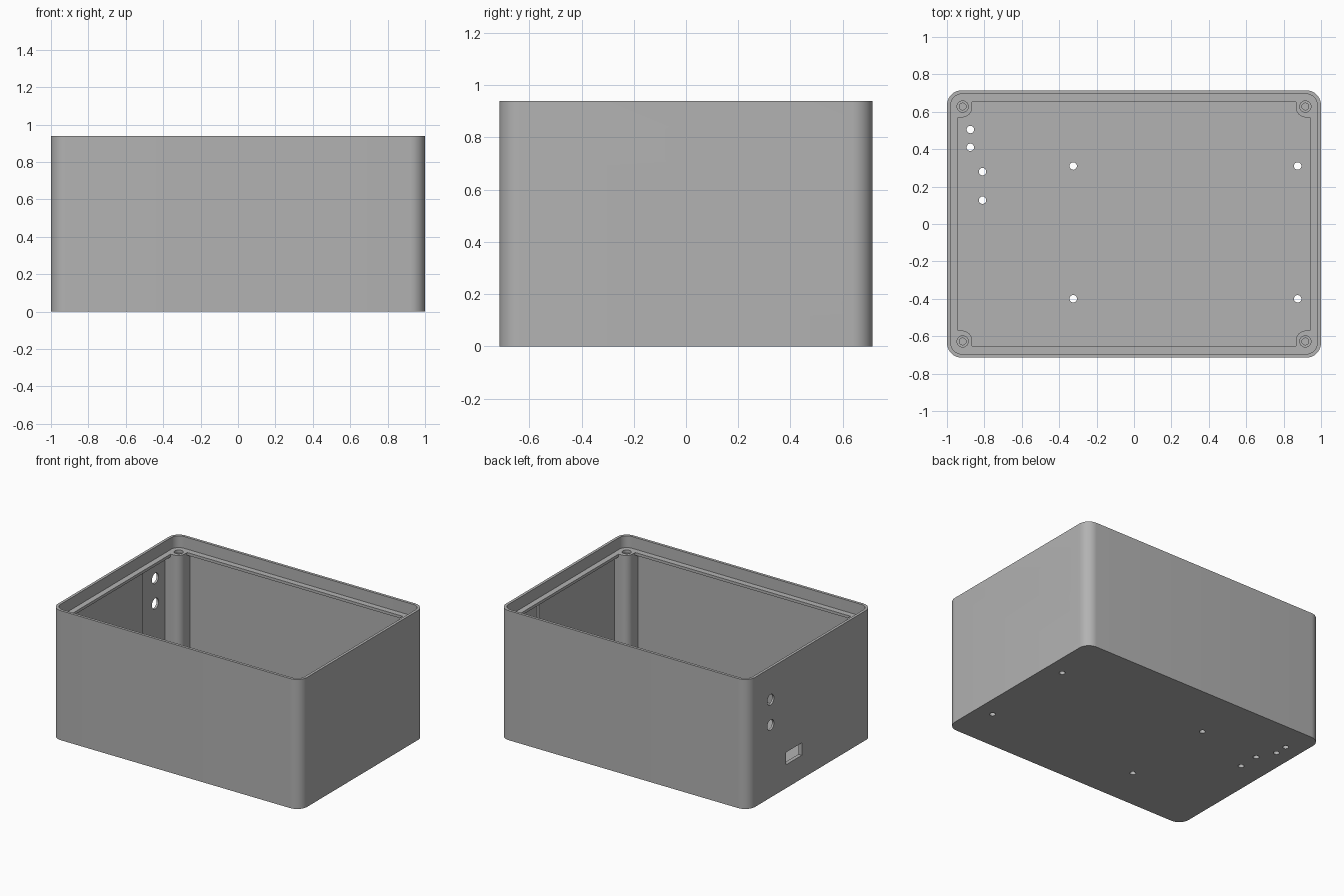
import bpy
import bmesh
from math import cos, sin, pi
from mathutils import Matrix

if "Cube" in bpy.data.objects:
    bpy.data.objects.remove(bpy.data.objects["Cube"])

HALF_X, HALF_Y, HEIGHT = 1.0, 0.715, 0.94
FLOOR, LEDGE_BOTTOM, LEDGE_TOP = 0.03, 0.835, 0.855


def arc(cx, cy, r, start, end, steps=10):
    """Points along an arc, angles in quarter turns."""
    angles = [(start + (end - start) * i / steps) * pi / 2 for i in range(steps + 1)]
    return [(cx + r * cos(a), cy + r * sin(a)) for a in angles]


def rounded_rect(hx, hy, r):
    pts = []
    for q, (sx, sy) in enumerate([(1, 1), (-1, 1), (-1, -1), (1, -1)]):
        pts += arc(sx * (hx - r), sy * (hy - r), r, q, q + 1)
    return pts


def opening_outline(hx, hy):
    """Rectangle whose corners are taken up by rounded screw posts."""
    quarter = [(hx, 0.57)] + arc(0.92, 0.625, 0.055, 3, 2) + [(0.865, hy)]
    pts = []
    for sx, sy in [(1, 1), (-1, 1), (-1, -1), (1, -1)]:
        part = [(sx * x, sy * y) for x, y in quarter]
        pts += part if sx * sy > 0 else part[::-1]
    return pts


def prism(name, outline, low, high, matrix=None):
    """Extrude an outline along z, then place it."""
    bm = bmesh.new()
    face = bm.faces.new([bm.verts.new((x, y, low)) for x, y in outline])
    top = bmesh.ops.extrude_face_region(bm, geom=[face])["geom"]
    verts = [v for v in top if isinstance(v, bmesh.types.BMVert)]
    bmesh.ops.translate(bm, verts=verts, vec=(0, 0, high - low))
    if matrix:
        bm.transform(matrix)
    bmesh.ops.recalc_face_normals(bm, faces=bm.faces)
    mesh = bpy.data.meshes.new(name)
    bm.to_mesh(mesh)
    bm.free()
    obj = bpy.data.objects.new(name, mesh)
    bpy.context.collection.objects.link(obj)
    return obj


def cut(body, cutter):
    """Subtract a cutter for good and remove it."""
    mod = body.modifiers.new("cut", 'BOOLEAN')
    mod.operation, mod.solver, mod.object = 'DIFFERENCE', 'EXACT', cutter
    graph = bpy.context.evaluated_depsgraph_get()
    mesh = bpy.data.meshes.new_from_object(body.evaluated_get(graph))
    body.modifiers.clear()
    body.data = mesh
    bpy.data.objects.remove(cutter)


def drill(body, x, y, r, low, high):
    cut(body, prism("drill", arc(x, y, r, 0, 4, 24)[:-1], low, high))


def side_cut(body, outline, y, z, sides):
    """Cut an outline (y, z) through the side walls."""
    for s in sides:
        place = Matrix.Translation((s * 0.95, y, z)) @ Matrix(
            ((0, 0, 1, 0), (1, 0, 0, 0), (0, 1, 0, 0), (0, 0, 0, 1)))
        cut(body, prism("side_cutter", outline, -0.08, 0.08, place))


grey = bpy.data.materials.new("plain grey")
grey.use_nodes = True
colour = (0.448, 0.448, 0.448, 1)
grey.diffuse_color = colour
grey.node_tree.nodes["Principled BSDF"].inputs["Base Color"].default_value = colour

# Outer body, lid recess, ledge opening and main cavity
case = prism("enclosure_body", rounded_rect(HALF_X, HALF_Y, 0.08), 0, HEIGHT)
cut(case, prism("lid_recess", rounded_rect(0.98, 0.695, 0.06), LEDGE_TOP, 1.1))
cut(case, prism("ledge_opening", opening_outline(0.94, 0.653), 0.5, 1.0))
cut(case, prism("cavity", opening_outline(0.972, 0.687), FLOOR, LEDGE_BOTTOM))

# Thinned wall panels around the side holes
for s in (-1, 1):
    panel = [(s * x, y) for x, y in [(0.94, 0.3), (0.985, 0.3), (0.985, 0.57), (0.94, 0.57)]]
    cut(case, prism("thin_panel", panel, FLOOR, LEDGE_BOTTOM))

# Round side holes in both side walls
for z in (0.71, 0.527):
    side_cut(case, arc(0, 0, 0.038, 0, 4, 32)[:-1], 0.458, z, (-1, 1))

# Connector slots and socket window in one side wall
for z in (0.265, 0.17):
    side_cut(case, rounded_rect(0.052, 0.019, 0.014), 0.447, z, (-1,))
side_cut(case, [(-0.09, -0.045), (0.09, -0.045), (0.09, 0.045), (-0.09, 0.045)],
         0.19, 0.215, (-1,))

# Mounting holes in the floor
mounts = [(-0.875, 0.505), (-0.875, 0.41), (-0.81, 0.28), (-0.81, 0.127)]
mounts += [(x, y) for x in (-0.325, 0.875) for y in (0.31, -0.4)]
for x, y in mounts:
    drill(case, x, y, 0.02, -0.1, 0.1)

# Stepped screw holes in the corner posts
for sx in (-1, 1):
    for sy in (-1, 1):
        drill(case, sx * 0.916, sy * 0.628, 0.03, 0.835, 1.0)
        drill(case, sx * 0.916, sy * 0.628, 0.018, 0.65, 1.0)

# Material and shading
case.data.materials.clear()
case.data.materials.append(grey)
for face in case.data.polygons:
    face.material_index = 0
bpy.ops.object.select_all(action='DESELECT')
case.select_set(True)
bpy.context.view_layer.objects.active = case
bpy.ops.object.shade_smooth_by_angle(angle=pi / 6)
